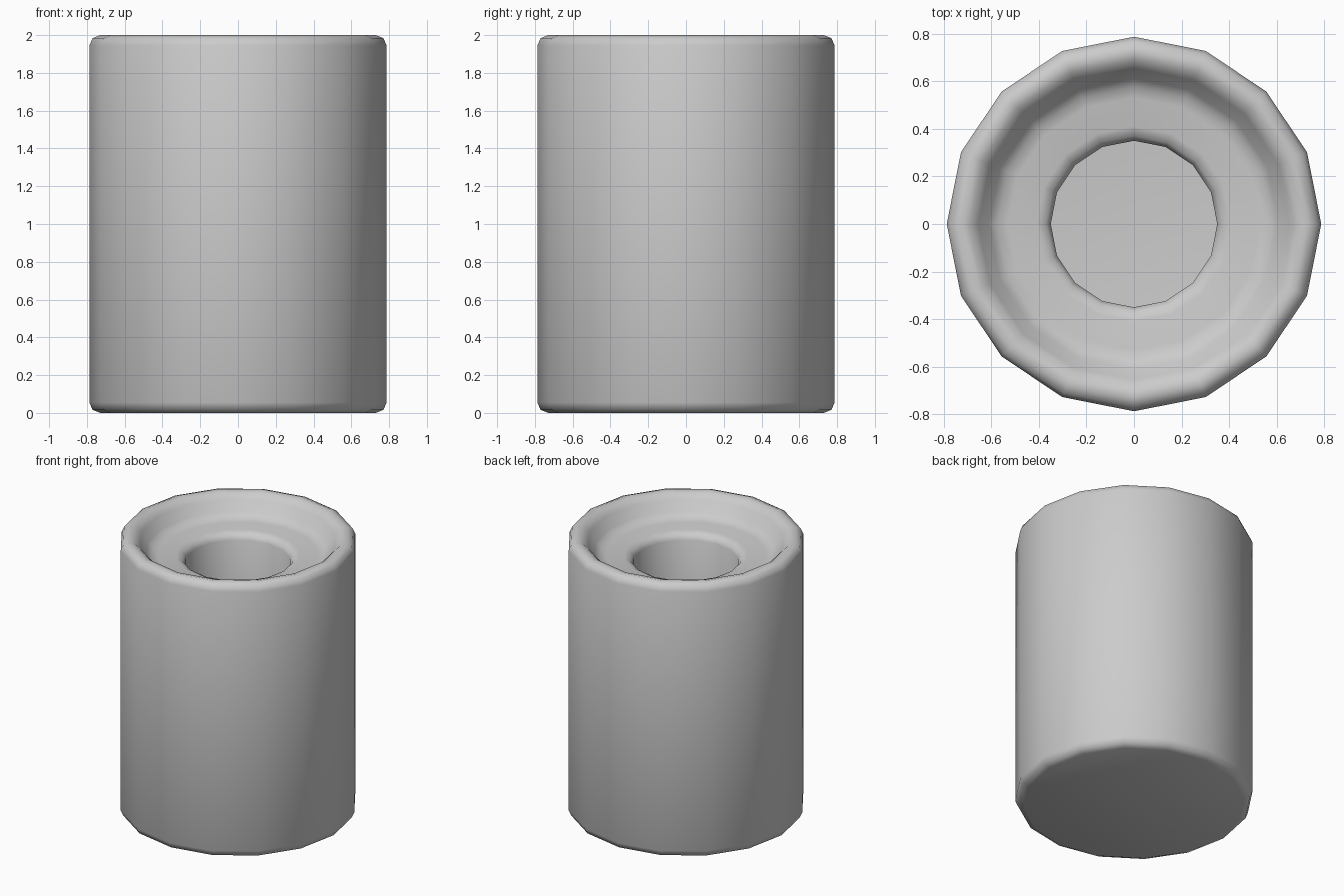
import bpy, bmesh, math

if "Cube" in bpy.data.objects:
    bpy.data.objects.remove(bpy.data.objects["Cube"])

SIDES = 16

# Half profile (radius, height): base, outer wall, rounded rim, recess, bore
PROFILE = [
    (0.73, 0.0), (0.77, 0.016), (0.787, 0.055),
    (0.787, 1.945), (0.77, 1.984), (0.73, 2.0),
    (0.69, 1.99), (0.655, 1.955), (0.61, 1.885), (0.575, 1.86), (0.53, 1.85),
    (0.41, 1.85), (0.37, 1.836), (0.35, 1.80),
    (0.35, 1.02),
]


def lathe(name, profile, sides):
    bm = bmesh.new()
    rings = []
    for r, z in profile:
        rings.append([bm.verts.new((r * math.cos(2 * math.pi * i / sides),
                                    r * math.sin(2 * math.pi * i / sides), z))
                      for i in range(sides)])
    for a, b in zip(rings, rings[1:]):
        for i in range(sides):
            j = (i + 1) % sides
            bm.faces.new((a[i], a[j], b[j], b[i]))
    # Flat underside
    bm.faces.new(rings[0][::-1])
    # Slightly dished bore floor
    centre = bm.verts.new((0, 0, profile[-1][1] - 0.02))
    for i in range(sides):
        bm.faces.new((rings[-1][i], rings[-1][(i + 1) % sides], centre))
    bmesh.ops.recalc_face_normals(bm, faces=bm.faces[:])
    mesh = bpy.data.meshes.new(name)
    bm.to_mesh(mesh)
    bm.free()
    obj = bpy.data.objects.new(name, mesh)
    bpy.context.collection.objects.link(obj)
    return obj


# Thick-walled cylinder with a stepped, rounded opening
body = lathe("cylinder_body", PROFILE, SIDES)
bpy.context.view_layer.objects.active = body
body.select_set(True)
bpy.ops.object.shade_smooth_by_angle(angle=math.radians(50))
